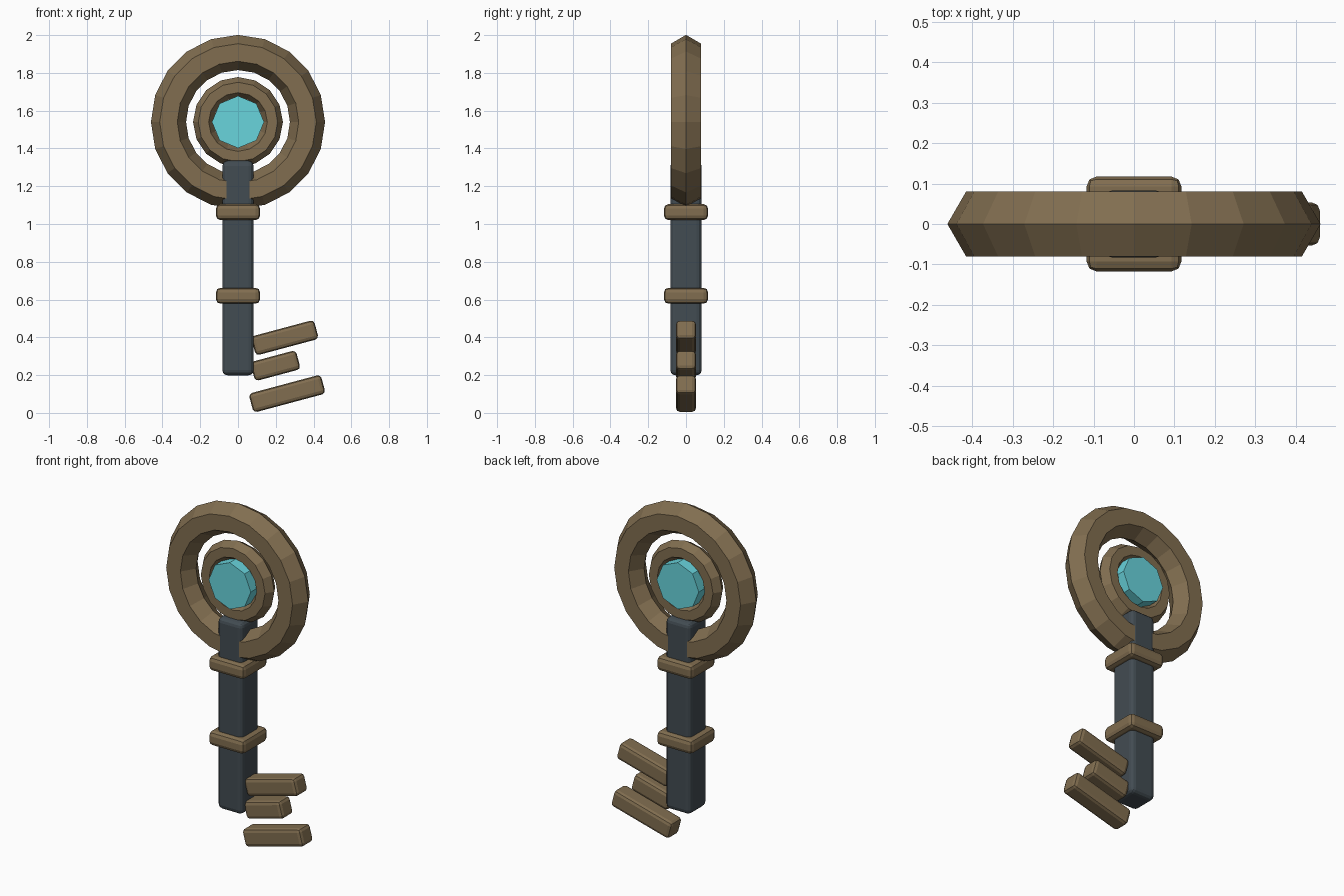
import bpy
from math import radians

if "Cube" in bpy.data.objects:
    bpy.data.objects.remove(bpy.data.objects["Cube"])


def material(name, rgb):
    m = bpy.data.materials.new(name)
    m.diffuse_color = (*rgb, 1)
    m.use_nodes = True
    m.node_tree.nodes["Principled BSDF"].inputs["Base Color"].default_value = m.diffuse_color
    return m


BRONZE = material("bronze", (0.22, 0.155, 0.08))
IRON = material("dark_iron", (0.055, 0.072, 0.085))
CRYSTAL = material("crystal", (0.14, 0.66, 0.72))


def finish(name, mat):
    ob = bpy.context.object
    ob.name = name
    ob.data.materials.append(mat)
    return ob


def block(name, centre, size, mat, bevel, segments=2, tilt=0):
    """Bevelled box, tilted in the front plane."""
    bpy.ops.mesh.primitive_cube_add(size=1, location=centre)
    ob = finish(name, mat)
    for v in ob.data.vertices:
        v.co = [c * s for c, s in zip(v.co, size)]
    ob.rotation_euler.y = -radians(tilt)
    mod = ob.modifiers.new("bevel", "BEVEL")
    mod.width = bevel
    mod.segments = segments
    return ob


def ring(name, major, minor, sides):
    """Hexagonal-section ring facing the front."""
    bpy.ops.mesh.primitive_torus_add(
        major_radius=major, minor_radius=minor, major_segments=sides,
        minor_segments=6, location=(0, 0, HEAD_Z), rotation=(radians(90), 0, 0))
    return finish(name, BRONZE)


HEAD_Z = 1.54

# Head: two rings around a crystal
ring("outer_ring", 0.368, 0.093, 20)
ring("inner_ring", 0.183, 0.055, 16)
bpy.ops.mesh.primitive_cylinder_add(
    vertices=8, radius=0.138, depth=0.155,
    location=(0, 0, HEAD_Z), rotation=(radians(90), 0, 0))
finish("crystal", CRYSTAL)

# Shaft and its collars
block("shaft", (0, 0, 0.767), (0.165, 0.165, 1.136), IRON, 0.028, 3)
for name, z in (("upper_collar", 1.063), ("lower_collar", 0.62)):
    block(name, (0, 0, z), (0.234, 0.234, 0.084), BRONZE, 0.024)

# Tilted teeth: x, z, length
teeth = ((0.248, 0.398, 0.345), (0.198, 0.25, 0.25), (0.26, 0.102, 0.395))
for i, (x, z, length) in enumerate(teeth, 1):
    block(f"tooth_{i}", (x, 0, z), (length, 0.106, 0.104), BRONZE, 0.02, 2, 15)
